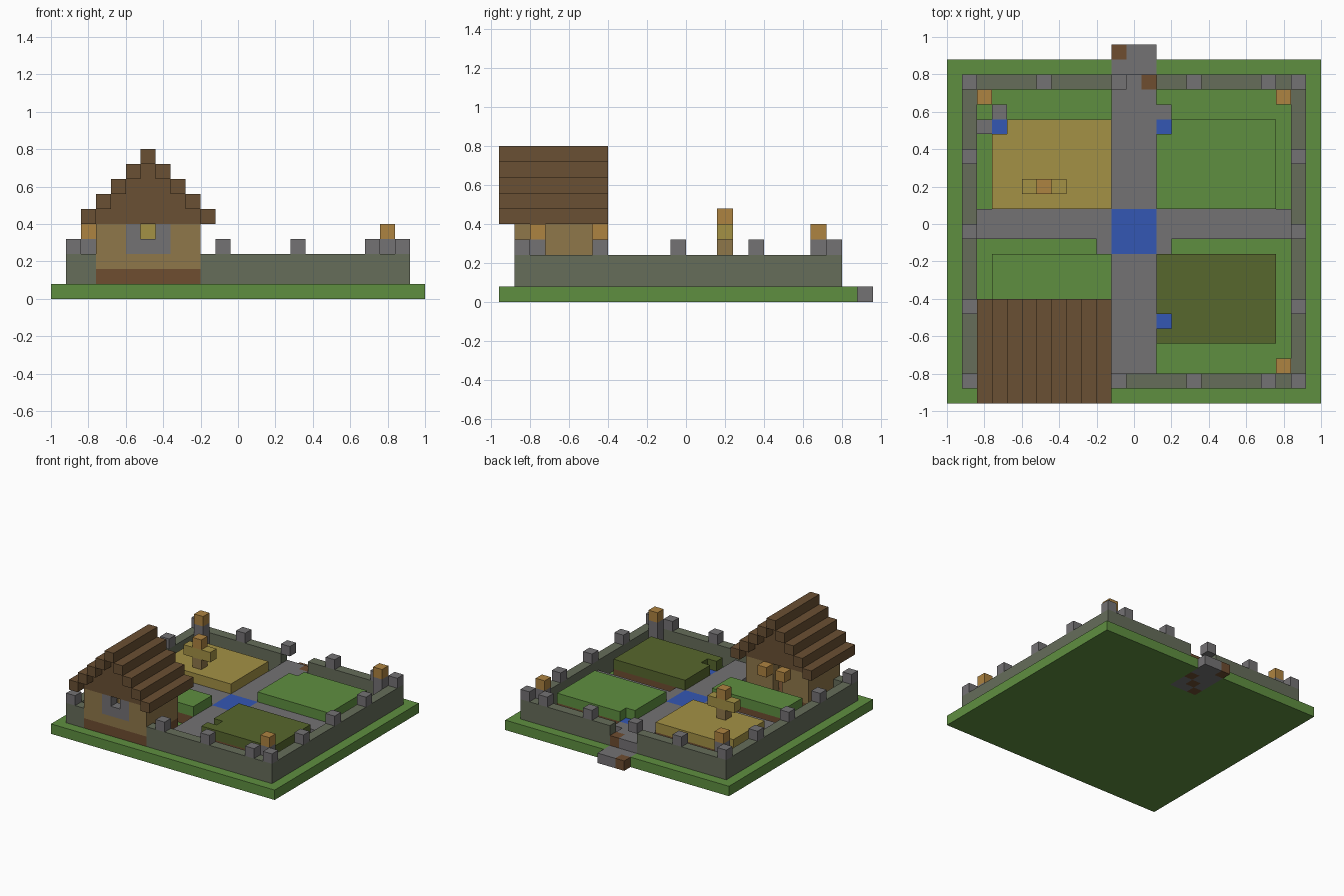
import bpy
import bmesh

cube = bpy.data.objects.get("Cube")
if cube:
    bpy.data.objects.remove(cube, do_unlink=True)

U = 0.08  # one block


def material(name, r, g, b):
    lin = [((c / 255 + 0.055) / 1.055) ** 2.4 for c in (r, g, b)] + [1]
    m = bpy.data.materials.new(name)
    m.use_nodes = True
    m.diffuse_color = lin
    bsdf = next(n for n in m.node_tree.nodes if n.type == 'BSDF_PRINCIPLED')
    bsdf.inputs["Base Color"].default_value = lin
    return m


grass = material("grass green", 95, 143, 64)
mossy = material("mossy stone", 102, 109, 90)
stone = material("grey stone", 116, 114, 116)
timber = material("dark timber", 106, 80, 51)
planks = material("tan planks", 143, 119, 74)
flame = material("torch orange", 174, 131, 65)
straw = material("straw yellow", 164, 145, 69)
leaf = material("dark leaf green", 87, 103, 45)
water = material("water blue", 52, 87, 180)
soil = material("brown soil", 110, 77, 48)


def blocks(name, mat, boxes):
    """One object from boxes (x0, x1, y0, y1, z0, z1) counted in blocks."""
    bm = bmesh.new()
    for x0, x1, y0, y1, z0, z1 in boxes:
        if x0 >= x1 or y0 >= y1 or z0 >= z1:
            continue
        made = bmesh.ops.create_cube(bm, size=1)["verts"]
        for v in made:
            v.co.x = (x1 if v.co.x > 0 else x0) * U - 1
            v.co.y = (y1 if v.co.y > 0 else y0) * U - 0.96
            v.co.z = (z1 if v.co.z > 0 else z0) * U
    mesh = bpy.data.meshes.new(name)
    bm.to_mesh(mesh)
    bm.free()
    mesh.materials.append(mat)
    obj = bpy.data.objects.new(name, mesh)
    bpy.context.scene.collection.objects.link(obj)
    return obj


def cell(x, y, z, top=None):
    return (x, x + 1, y, y + 1, z, top or z + 1)


# Ground slab, with a slot for the gate road
blocks("ground", grass, [(0, 25, 0, 19, 0, 1), (0, 11, 19, 23, 0, 1),
                         (14, 25, 19, 23, 0, 1)])

# Gate road with a few earth blocks
earth = [(11, 19), (12, 20), (13, 21), (11, 23)]
road = [(x, y) for x in range(11, 14) for y in range(19, 24)]
blocks("gate_road", stone, [cell(x, y, 0) for x, y in road if (x, y) not in earth])
blocks("gate_road_earth", soil, [cell(x, y, 0) for x, y in earth] + [cell(13, 21, 1)])

# Crossing paths and basin edging
blocks("paths", stone, [
    (11, 14, 2, 10, 1, 2), (11, 14, 13, 21, 1, 2), (11, 13, 21, 22, 1, 2),
    (2, 11, 11, 13, 1, 2), (14, 23, 11, 13, 1, 2)]
    + [cell(x, y, 1) for x, y in [(10, 10), (14, 10), (3, 19), (2, 18), (14, 19)]])

# Pool and irrigation basins
basins = [(3, 18), (14, 18), (14, 5)]
blocks("pool", water, [(11, 14, 10, 13, 1, 2)])
blocks("basins", water, [cell(x, y, 1) for x, y in basins])


# Raised beds: soil below, crop above, notched at the basin
def bed(name, mat, x0, x1, y0, y1, notch=None):
    for part, m, z in ((name + "_soil", soil, 1), (name + "_crop", mat, 2)):
        if notch:
            nx, ny = notch
            boxes = [(x0, nx, y0, y1, z, z + 1), (nx + 1, x1, y0, y1, z, z + 1),
                     (nx, nx + 1, y0, ny, z, z + 1), (nx, nx + 1, ny + 1, y1, z, z + 1)]
        else:
            boxes = [(x0, x1, y0, y1, z, z + 1)]
        blocks(part, m, boxes)


bed("straw_bed", straw, 3, 11, 13, 19, basins[0])
bed("back_green_bed", grass, 14, 22, 13, 19, basins[1])
bed("leaf_bed", leaf, 14, 22, 4, 10, basins[2])
bed("front_green_bed", grass, 3, 11, 7, 10)

# Outer wall, open at the gate and at the house
blocks("outer_wall", mossy, [
    (1, 2, 1, 22, 1, 3), (23, 24, 1, 22, 1, 3),
    (2, 3, 1, 2, 1, 3), (10, 23, 1, 2, 1, 3),
    (2, 11, 21, 22, 1, 3), (14, 23, 21, 22, 1, 3)])
merlons = {(x, y) for x in (1, 23) for y in range(1, 22, 5)}
merlons |= {(x, 21) for x in range(1, 22, 5)} | {(x, 1) for x in (11, 16, 21)}
blocks("merlons", stone, [cell(x, y, 3) for x, y in sorted(merlons)])

# Corner torches
corners = [(2, 20), (22, 20), (22, 2)]
blocks("torch_posts", stone, [cell(x, y, 1, 4) for x, y in corners])
blocks("torches", flame, [cell(x, y, 4) for x, y in corners])

# House: floor, hollow walls, stone window frame, door torches
blocks("house_floor", soil, [(3, 10, 1, 6, 1, 2)])
blocks("house_walls", planks, [
    (3, 4, 1, 6, 2, 5), (9, 10, 1, 6, 2, 5),
    (4, 9, 1, 2, 2, 3), (4, 5, 1, 2, 3, 5), (8, 9, 1, 2, 3, 5),
    (4, 6, 5, 6, 2, 5), (7, 9, 5, 6, 2, 5)])
blocks("window_frame", stone, [(5, 8, 1, 2, 3, 4), cell(5, 1, 4), cell(7, 1, 4)])
blocks("door_torches", flame, [cell(5, 6, 4), cell(7, 6, 4)])

# Stepped roof beams overhanging filled gables
beams, gables = [], []
for s in range(5):
    for x in {2 + s, 10 - s}:
        beams.append((x, x + 1, 0, 7, 5 + s, 6 + s))
    gables.append((3 + s, 10 - s, 1, 6, 5 + s, 6 + s))
blocks("roof_beams", timber, beams)
blocks("roof_gables", timber, gables)

# Scarecrow
blocks("scarecrow_post", planks, [cell(6, 14, 3)])
blocks("scarecrow_arms", straw, [(5, 8, 14, 15, 4, 5)])
blocks("scarecrow_head", flame, [cell(6, 14, 5)])
